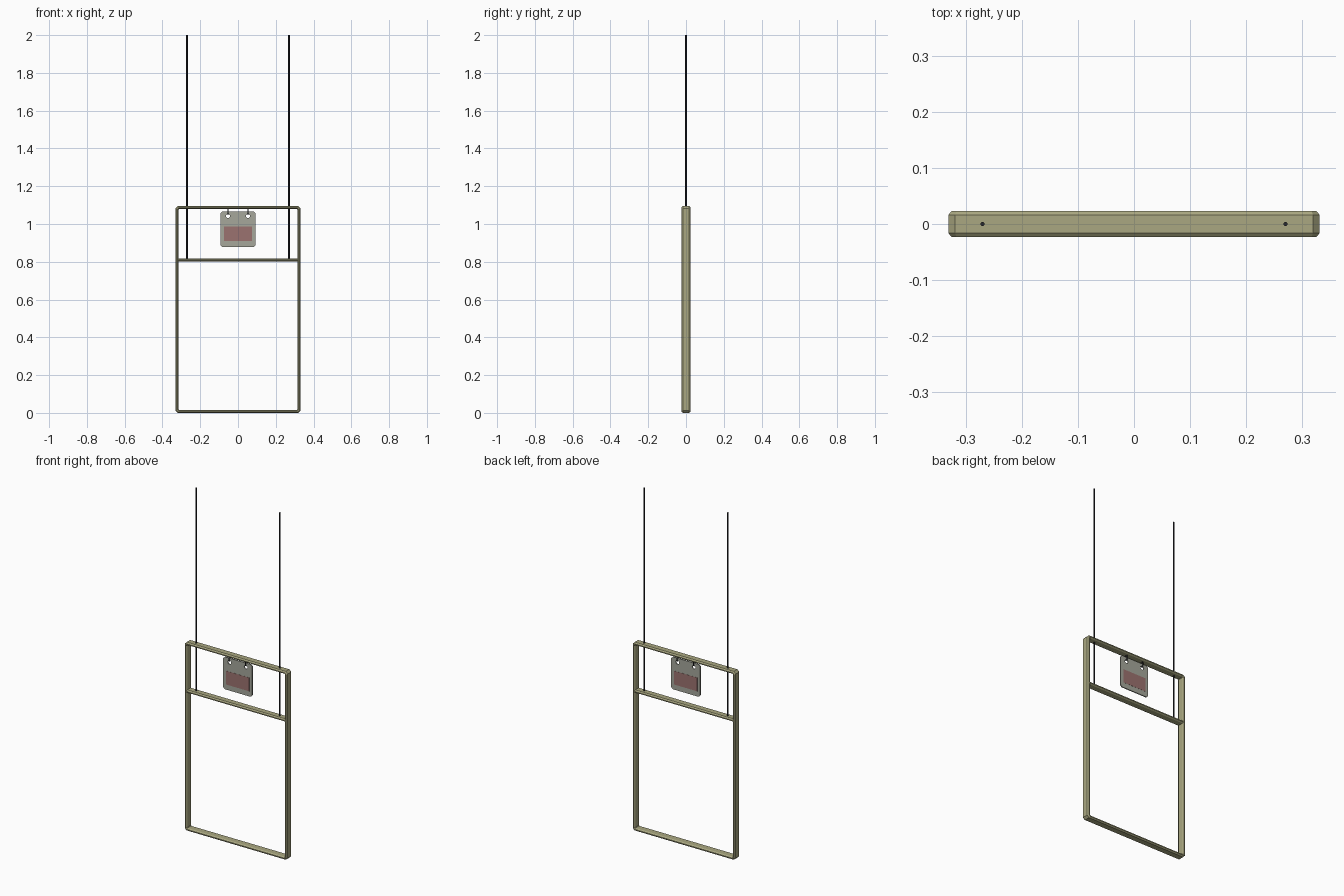
import bpy, bmesh, math
from mathutils import Vector

if "Cube" in bpy.data.objects:
    bpy.data.objects.remove(bpy.data.objects["Cube"])


def material(name, rgb):
    m = bpy.data.materials.new(name)
    m.diffuse_color = (*rgb, 1)
    m.use_nodes = True
    m.node_tree.nodes["Principled BSDF"].inputs["Base Color"].default_value = m.diffuse_color
    return m


WOOD = material("olive_wood", (0.40, 0.39, 0.22))
ROPE = material("dark_rope", (0.02, 0.02, 0.025))
PLATE = material("plate_grey", (0.38, 0.39, 0.33))
RED = material("faded_red", (0.33, 0.17, 0.16))

# Chamfered rail section: (depth inward from the outer face, y)
PROFILE = [(0, -0.016), (0.006, -0.0235), (0.011, -0.0235), (0.016, -0.016),
           (0.016, 0.016), (0.011, 0.0235), (0.006, 0.0235), (0, 0.016)]


def chamfered_rect(w, h, c):
    return [(w - c, -h), (w, -h + c), (w, h - c), (w - c, h),
            (-w + c, h), (-w, h - c), (-w, -h + c), (-w + c, -h)]


def loft(name, rings, mat, closed=False):
    bm = bmesh.new()
    rows = [[bm.verts.new(p) for p in ring] for ring in rings]
    n = len(rows[0])
    for i in range(len(rows) - (0 if closed else 1)):
        a, b = rows[i], rows[(i + 1) % len(rows)]
        for j in range(n):
            k = (j + 1) % n
            bm.faces.new((a[j], a[k], b[k], b[j]))
    if not closed:
        bm.faces.new(rows[0])
        bm.faces.new(rows[-1])
    bmesh.ops.recalc_face_normals(bm, faces=bm.faces)
    me = bpy.data.meshes.new(name)
    bm.to_mesh(me)
    bm.free()
    me.materials.append(mat)
    ob = bpy.data.objects.new(name, me)
    bpy.context.collection.objects.link(ob)
    return ob


def to_mesh(ob):
    bpy.ops.object.select_all(action='DESELECT')
    ob.select_set(True)
    bpy.context.view_layer.objects.active = ob
    bpy.ops.object.convert(target='MESH')


# Outer frame with chamfered corners
HALF_W, HALF_H, CORNER = 0.331, 0.5475, 0.012
rings = []
for d, y in PROFILE:
    pts = chamfered_rect(HALF_W - d, HALF_H - d, CORNER - 0.586 * d)
    rings.append([(x, y, z + HALF_H) for x, z in pts])
loft("outer_frame", rings, WOOD, closed=True)

# Crossbar
loft("crossbar", [[(x, y * 0.98, 0.818 - d) for d, y in PROFILE]
                  for x in (-0.318, 0.318)], WOOD)

# Hanging ropes
for side, x in (("left", -0.27), ("right", 0.27)):
    rope = loft(side + "_rope", [[(x + 0.004 * math.cos(a), 0.004 * math.sin(a), z)
                for a in [i * math.tau / 8 for i in range(8)]]
                for z in (0.808, 2.0)], ROPE)


# Sign plate with two hanging holes
def add_spline(cu, pts):
    s = cu.splines.new('POLY')
    s.points.add(len(pts) - 1)
    for p, q in zip(s.points, pts):
        p.co = (*q, 0, 1)
    s.use_cyclic_u = True


HOLE_X, HOLE_Z, SIGN_Z = 0.053, 1.043, 0.973
cu = bpy.data.curves.new("sign_plate", 'CURVE')
cu.dimensions = '2D'
cu.fill_mode = 'BOTH'
cu.extrude = 0.003
add_spline(cu, chamfered_rect(0.093, 0.094, 0.01))
for sx in (-HOLE_X, HOLE_X):
    add_spline(cu, [(sx + 0.011 * math.cos(i * math.tau / 12),
                     HOLE_Z - SIGN_Z + 0.011 * math.sin(i * math.tau / 12))
                    for i in range(12)])
cu.materials.append(PLATE)
plate = bpy.data.objects.new("sign_plate", cu)
plate.location.z = SIGN_Z
plate.rotation_euler.x = math.pi / 2
bpy.context.collection.objects.link(plate)
to_mesh(plate)

# Red panel showing on both faces of the sign
loft("sign_panel", [[(x, y, z) for x, z in ((-0.075, 0.909), (0.075, 0.909),
                     (0.075, 0.988), (-0.075, 0.988))]
                    for y in (-0.0038, 0.0038)], RED)

# Small cord loops tying the sign to the top rail
for side, x in (("left", -HOLE_X), ("right", HOLE_X)):
    cu = bpy.data.curves.new(side + "_sign_loop", 'CURVE')
    cu.dimensions = '3D'
    cu.bevel_depth = 0.003
    cu.bevel_resolution = 1
    pts = [(-0.004, 1.082), (-0.008, 1.07), (-0.008, 1.055), (0, 1.049),
           (0.008, 1.055), (0.008, 1.07), (0.004, 1.082)]
    s = cu.splines.new('POLY')
    s.points.add(len(pts) - 1)
    for p, (y, z) in zip(s.points, pts):
        p.co = (x, y, z, 1)
    cu.materials.append(ROPE)
    loop = bpy.data.objects.new(side + "_sign_loop", cu)
    bpy.context.collection.objects.link(loop)
    to_mesh(loop)
